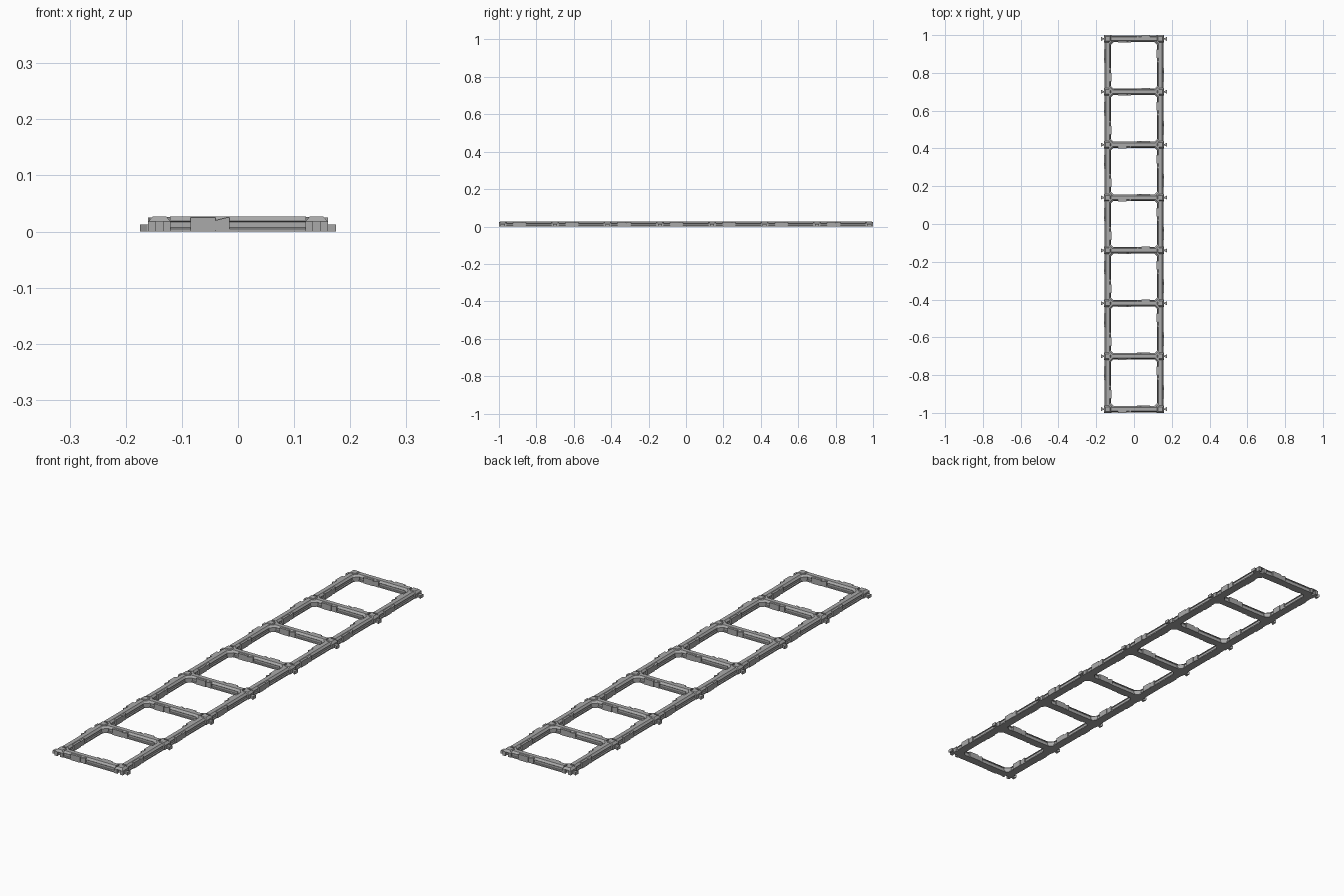
import bpy, bmesh, math
from mathutils import Matrix, Vector

if "Cube" in bpy.data.objects:
    bpy.data.objects.remove(bpy.data.objects["Cube"], do_unlink=True)

grey = bpy.data.materials.new("mid grey")
grey.use_nodes = True
colour = (0.4, 0.4, 0.4, 1)
grey.diffuse_color = colour
grey.node_tree.nodes["Principled BSDF"].inputs["Base Color"].default_value = colour

HALF_W, HALF_L, STEP = 0.14, 0.98, 0.28
NODE, HEIGHT, SHOULDER = 0.02, 0.027, 0.018
ROWS = [-HALF_L + i * STEP for i in range(8)]


def prism(bm, pts, z0, z1, matrix=Matrix(), taper=1.0):
    """Extrude a 2D outline from z0 to z1, optionally tapering the end."""
    low = [bm.verts.new(matrix @ Vector((x, y, z0))) for x, y in pts]
    high = [bm.verts.new(matrix @ Vector((x * taper, y * taper, z1))) for x, y in pts]
    bm.faces.new(low[::-1])
    bm.faces.new(high)
    n = len(pts)
    for i in range(n):
        j = (i + 1) % n
        bm.faces.new((low[i], low[j], high[j], high[i]))


def rect(x0, y0, x1, y1):
    return [(x0, y0), (x1, y0), (x1, y1), (x0, y1)]


def finish(bm, name):
    bmesh.ops.recalc_face_normals(bm, faces=bm.faces)
    mesh = bpy.data.meshes.new(name)
    bm.to_mesh(mesh)
    bm.free()
    mesh.materials.append(grey)
    bpy.context.collection.objects.link(bpy.data.objects.new(name, mesh))


def place(x, y, angle=0):
    return Matrix.Translation((x, y, 0)) @ Matrix.Rotation(math.radians(angle), 4, "Z")


# Every bar between two corner blocks: centre and direction
rungs = [place(0, y) for y in ROWS]
sides = [place(s * HALF_W, y + STEP / 2, 90) for s in (-1, 1) for y in ROWS[:-1]]

# Bars: foot flange, recessed web and bevelled cap in one profile
half = [(0.017, 0), (0.017, 0.005), (0.013, 0.007), (0.013, 0.017), (0.016, 0.019), (0.009, HEIGHT)]
profile = half + [(-u, z) for u, z in reversed(half)]
along_x = Matrix(((0, 0, 1, 0), (1, 0, 0, 0), (0, 1, 0, 0), (0, 0, 0, 1)))
reach = STEP / 2 - NODE + 0.001
for name, bars in (("rungs", rungs), ("side_rails", sides)):
    bm = bmesh.new()
    for m in bars:
        prism(bm, profile, -reach, reach, m @ along_x)
    finish(bm, name)

# Clips: a plate and a sloping hook on both faces of every bar
bm = bmesh.new()
upright = Matrix(((1, 0, 0, 0), (0, 0, 1, 0), (0, 1, 0, 0), (0, 0, 0, 1)))
hook = [(-0.04, 0.003), (-0.025, 0), (-0.015, 0), (-0.015, 0.025), (-0.02, 0.025), (-0.04, 0.02)]
for m in rungs + sides:
    for turn in (0, 180):
        face = m @ Matrix.Rotation(math.radians(turn), 4, "Z") @ upright
        prism(bm, rect(-0.085, 0, -0.04, 0.025), -NODE, -0.008, face)
        prism(bm, hook, -0.0185, -0.008, face)
finish(bm, "clips")

# Corner blocks with bevelled tops; the end blocks have a socket
blocks, gussets, pegs = bmesh.new(), bmesh.new(), bmesh.new()
socket = [(-NODE, -NODE), (-0.006, -NODE), (-0.009, -0.006), (0.009, -0.006),
          (0.006, -NODE), (NODE, -NODE), (NODE, NODE), (-NODE, NODE)]
peg = [(0.01, -0.005), (0.022, -0.004), (0.035, -0.011), (0.035, 0.011), (0.022, 0.004), (0.01, 0.005)]
gusset = [(0.01, 0.01), (0.034, 0.01), (0.034, 0.014), (0.014, 0.034), (0.01, 0.034)]
for s in (-1, 1):
    for row, y in enumerate(ROWS):
        end = row in (0, len(ROWS) - 1)
        m = place(s * HALF_W, y, 180 if row else 0)
        outline = socket if end else rect(-NODE, -NODE, NODE, NODE)
        prism(blocks, outline, 0, SHOULDER, m)
        prism(blocks, rect(-NODE, -NODE, NODE, NODE), SHOULDER, HEIGHT, m, 0.6)

        # Pegs on the outer faces
        prism(pegs, peg, 0, 0.013, place(s * HALF_W, y, 0 if s > 0 else 180))

        # Diagonal gussets inside each opening
        for t in (-1, 1):
            if 0 <= row + t < len(ROWS):
                pts = [(-s * a, t * b) for a, b in gusset]
                prism(gussets, pts, 0, 0.019, place(s * HALF_W, y))
                prism(gussets, pts, 0.019, 0.026, place(s * HALF_W, y), 0.75)
finish(blocks, "corner_blocks")
finish(gussets, "corner_gussets")
finish(pegs, "side_pegs")
